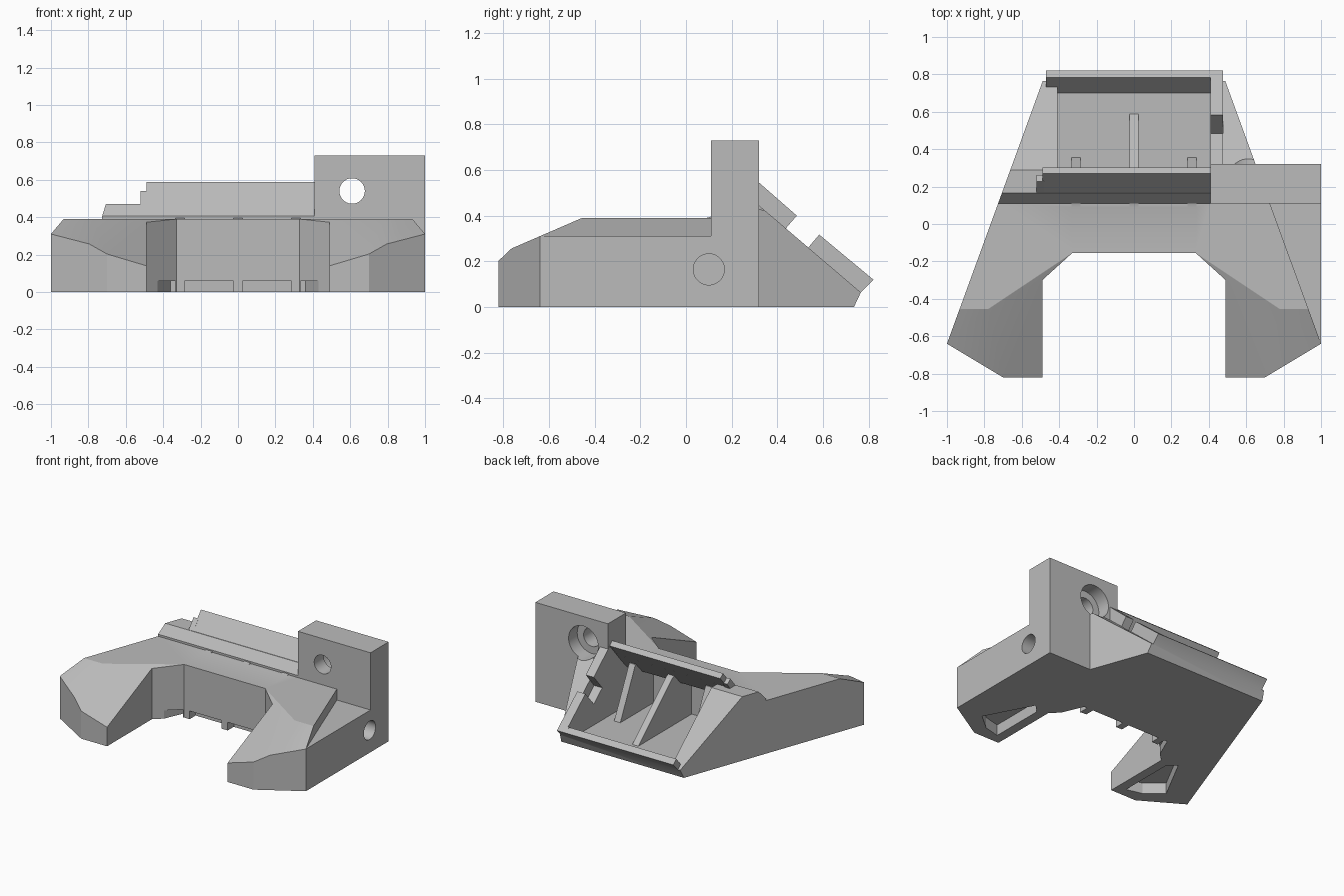
import bpy, bmesh, math
from mathutils import Vector

cube = bpy.data.objects.get("Cube")
if cube:
    bpy.data.objects.remove(cube, do_unlink=True)

# One material for the whole casting
grey = bpy.data.materials.new("light grey")
grey.use_nodes = True
colour = (0.5, 0.5, 0.5, 1)
grey.diffuse_color = colour
grey.node_tree.nodes["Principled BSDF"].inputs["Base Color"].default_value = colour


def along_x(u, v, w):
    return Vector((w, u, v))


def along_z(u, v, w):
    return Vector((u, v, w))


def prism(name, points, lo, hi, place=along_x):
    """Extrude a closed profile from lo to hi along the axis set by place."""
    bm = bmesh.new()
    ends = [[bm.verts.new(place(u, v, w)) for u, v in points] for w in (lo, hi)]
    bm.faces.new(ends[0])
    bm.faces.new(ends[1])
    n = len(points)
    for i in range(n):
        j = (i + 1) % n
        bm.faces.new((ends[0][i], ends[0][j], ends[1][j], ends[1][i]))
    bmesh.ops.recalc_face_normals(bm, faces=bm.faces)
    mesh = bpy.data.meshes.new(name)
    bm.to_mesh(mesh)
    bm.free()
    obj = bpy.data.objects.new(name, mesh)
    bpy.context.collection.objects.link(obj)
    return obj


def cylinder(name, radius, centre, lo, hi, place):
    turn = [math.tau * i / 48 for i in range(48)]
    ring = [(centre[0] + radius * math.cos(a), centre[1] + radius * math.sin(a)) for a in turn]
    return prism(name, ring, lo, hi, place)


def combine(target, tool, operation):
    """Apply a boolean and discard the tool."""
    mod = target.modifiers.new(tool.name, "BOOLEAN")
    mod.operation = operation
    mod.solver = "EXACT"
    mod.object = tool
    bpy.context.view_layer.objects.active = target
    bpy.ops.object.modifier_apply(modifier=mod.name)
    bpy.data.objects.remove(tool, do_unlink=True)


# Forked body: plan outline trimmed by the side profile
half = [(0.475, 0.8), (1, -0.64), (0.7, -0.82), (0.49, -0.82), (0.49, -0.30), (0.33, -0.155)]
outline = half + [(-x, y) for x, y in reversed(half)]
body = prism("bracket_body", outline, 0, 0.7, along_z)
side = [(-1, 0), (0.735, 0), (0.765, 0.064), (0.29, 0.47), (0.165, 0.47), (0.11, 0.405),
        (0.11, 0.39), (-0.455, 0.39), (-0.82, 0.232), (-1, 0.154)]
combine(body, prism("side_trim", side, -1.2, 1.2), "INTERSECT")

# Slanted tops on the inner half of each leg
for s in (-1, 1):
    def leg_frame(d, z, w, s=s):
        return Vector((s * (0.33 - 0.555 * d + 0.832 * w), -0.155 - 0.832 * d - 0.555 * w, z))
    slant = [(0, 0.39), (1, -0.148), (1, 0.8), (0, 0.8)]
    combine(body, prism("leg_slant", slant, 0, 1.1, leg_frame), "DIFFERENCE")

# Side arm and upright mounting block
combine(body, prism("side_arm", [(1, -0.64), (1, 0.2), (0.6, 0.2)], 0, 0.31, along_z), "UNION")
block = [(0.41, 0.11), (1, 0.11), (1, 0.32), (0.41, 0.32)]
combine(body, prism("mounting_block", block, 0, 0.73, along_z), "UNION")

# Raised rim around the sloping rear opening
rim = [
    ("top_bar", [(0.11, 0.4), (0.27, 0.588), (0.302, 0.561), (0.172, 0.409), (0.14, 0.36)], -0.49, 0.43),
    ("top_bar_step", [(0.11, 0.4), (0.228, 0.54), (0.262, 0.512), (0.2, 0.42)], -0.52, -0.48),
    ("bottom_bar", [(0.82, 0.12), (0.783, 0.15), (0.69, 0.04), (0.75, 0.04), (0.765, 0.064)], -0.47, 0.475),
    ("side_bar_upper", [(0.27, 0.588), (0.485, 0.4), (0.42, 0.325), (0.2, 0.42)], 0.4, 0.475),
    ("side_bar_lower", [(0.583, 0.317), (0.82, 0.12), (0.765, 0.064), (0.74, 0.05), (0.52, 0.243)], 0.4, 0.475),
]
for name, points, lo, hi in rim:
    combine(body, prism(name, points, lo, hi), "UNION")

# Rear pocket and the notch through its side rim
pocket = [(0.367, 0.637), (0.157, 0.391), (0.1, 0.33), (-0.03, 0.33), (-0.03, 0.05),
          (0.70, 0.05), (0.848, 0.226)]
combine(body, prism("pocket", pocket, -0.41, 0.409), "DIFFERENCE")
notch = [(0.55, 0.476), (0.648, 0.393), (0.485, 0.203), (0.388, 0.286)]
combine(body, prism("rim_notch", notch, 0.38, 0.475), "DIFFERENCE")

# Stiffening ribs inside the pocket
centre_rib = [(0.60, 0.04), (0.19, 0.40), (0.16, 0.41), (-0.05, 0.35), (-0.05, 0.04)]
side_rib = [(0.36, 0.04), (0.18, 0.41), (0.16, 0.41), (-0.05, 0.35), (-0.05, 0.04)]
for x, points in ((0, centre_rib), (-0.31, side_rib), (0.31, side_rib)):
    combine(body, prism("rib", points, x - 0.025, x + 0.025), "UNION")

# Recesses under the inner front wall and under each leg
middle = [(0.025, -0.3), (0.285, -0.3), (0.285, -0.085), (0.025, -0.085)]
corner = [(0.335, -0.35), (0.335, -0.085), (0.36, -0.085), (0.43, -0.246)]
leg_pocket = [(0.56, -0.75), (0.68, -0.72), (0.80, -0.62), (0.62, -0.28), (0.56, -0.34)]
for s in (-1, 1):
    for name, points, depth in (("wall_recess", middle, 0.06), ("corner_recess", corner, 0.06),
                                ("leg_recess", leg_pocket, 0.08)):
        plan = [(s * x, y) for x, y in points]
        combine(body, prism(name, plan, -0.1, depth, along_z), "DIFFERENCE")


# Bolt hole, its counterbore and the side hole
def along_y(u, v, w):
    return Vector((u, w, v))


combine(body, cylinder("bolt_hole", 0.068, (0.61, 0.54), 0, 0.5, along_y), "DIFFERENCE")
combine(body, cylinder("counterbore", 0.12, (0.61, 0.54), 0.22, 0.7, along_y), "DIFFERENCE")
combine(body, cylinder("side_hole", 0.068, (0.10, 0.165), 0.65, 1.1, along_x), "DIFFERENCE")

# Finish
body.data.materials.clear()
body.data.materials.append(grey)
for face in body.data.polygons:
    face.material_index = 0
bpy.ops.object.select_all(action="DESELECT")
body.select_set(True)
bpy.context.view_layer.objects.active = body
bpy.ops.object.shade_smooth_by_angle(angle=math.radians(20))
